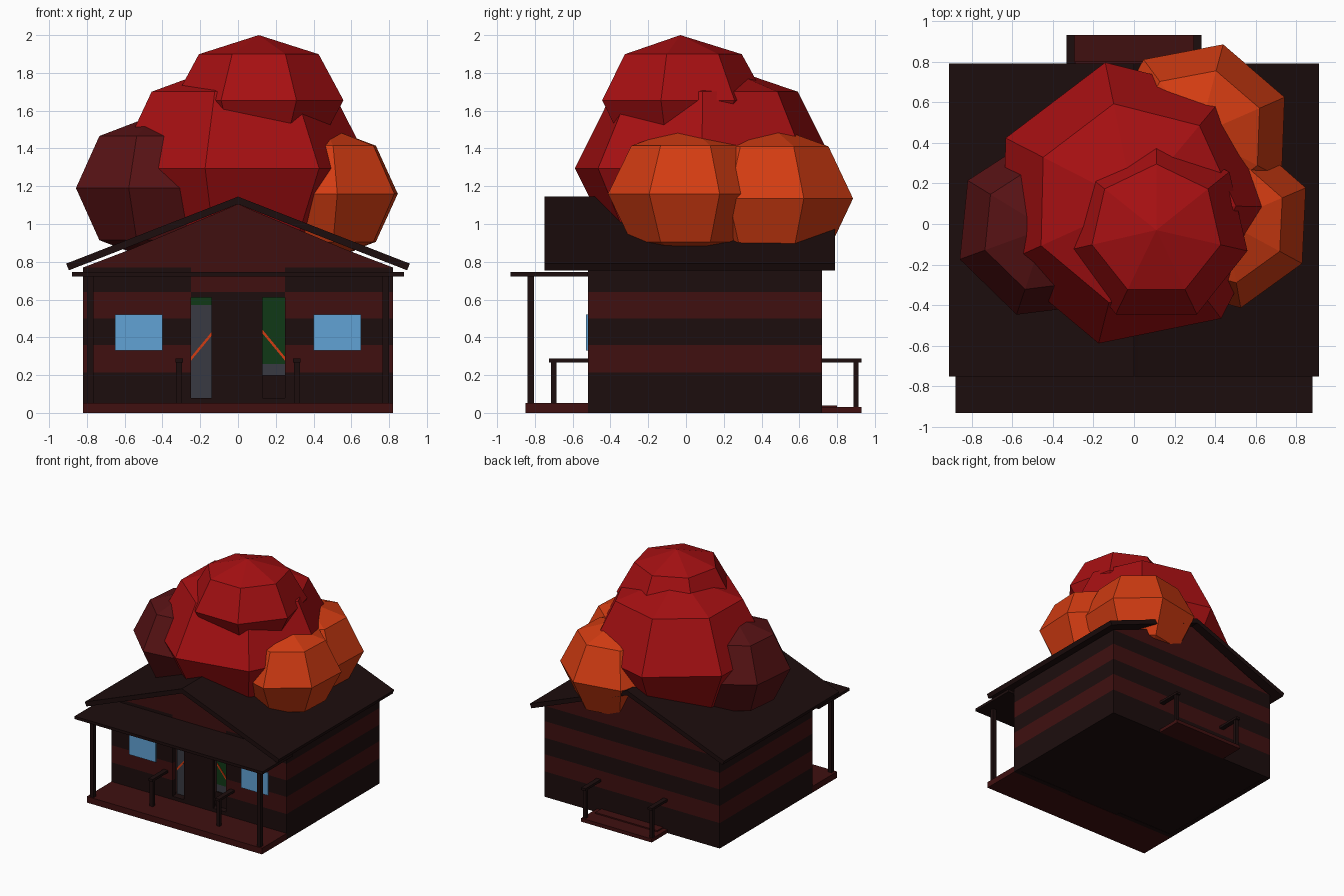
import bpy, bmesh, math

if "Cube" in bpy.data.objects:
    bpy.data.objects.remove(bpy.data.objects["Cube"])


def material(name, rgb):
    m = bpy.data.materials.new(name)
    m.diffuse_color = (*rgb, 1)
    m.use_nodes = True
    m.node_tree.nodes["Principled BSDF"].inputs["Base Color"].default_value = m.diffuse_color
    return m


DARK = material("dark timber", (0.012, 0.004, 0.004))
WOOD = material("red timber", (0.050, 0.005, 0.005))
RED = material("red leaves", (0.38, 0.005, 0.006))
MAROON = material("maroon leaves", (0.095, 0.006, 0.007))
ORANGE = material("orange leaves", (0.65, 0.045, 0.006))
BLUE = material("window blue", (0.12, 0.36, 0.66))
GREY = material("grey interior", (0.04, 0.042, 0.055))
GREEN = material("green interior", (0.005, 0.04, 0.008))


def finish(name, bm, mat):
    bmesh.ops.recalc_face_normals(bm, faces=bm.faces)
    me = bpy.data.meshes.new(name)
    bm.to_mesh(me)
    bm.free()
    me.materials.append(mat)
    ob = bpy.data.objects.new(name, me)
    bpy.context.collection.objects.link(ob)
    return ob


def box(name, x, y, z, mat):
    bm = bmesh.new()
    bmesh.ops.create_cube(bm, size=1)
    for v in bm.verts:
        v.co = [r[0] + (c + 0.5) * (r[1] - r[0]) for c, r in zip(v.co, (x, y, z))]
    return finish(name, bm, mat)


def extrude_y(name, profile, y0, y1, mat):
    """Extrude an (x, z) outline from y0 to y1."""
    bm = bmesh.new()
    face = bm.faces.new([bm.verts.new((x, y0, z)) for x, z in profile])
    new = bmesh.ops.extrude_face_region(bm, geom=[face])["geom"]
    moved = [g for g in new if isinstance(g, bmesh.types.BMVert)]
    bmesh.ops.translate(bm, verts=moved, vec=(0, y1 - y0, 0))
    return finish(name, bm, mat)


def foliage(name, centre, radius, height, phase, mat):
    """Seven-sided, four-ring flattened ball."""
    bm = bmesh.new()
    bmesh.ops.create_uvsphere(bm, u_segments=7, v_segments=4, radius=1)
    # turn so that one column of corners sits at the phase angle
    eq = next(v for v in bm.verts if abs(v.co.z) < 0.01)
    turn = math.radians(phase) - math.atan2(eq.co.y, eq.co.x)
    c, s = math.cos(turn), math.sin(turn)
    for v in bm.verts:
        x, y, z = v.co
        v.co = (centre[0] + radius * (c * x - s * y),
                centre[1] + radius * (s * x + c * y),
                centre[2] + height * z)
    return finish(name, bm, mat)


def span(a, b, s):
    return tuple(sorted((a * s, b * s)))


# Striped walls around a hollow room, with a doorway in the front
W, F, B, T, DOOR = 0.82, -0.52, 0.72, 0.04, 0.25
levels = [0.0, 0.215, 0.36, 0.50, 0.64, 0.77]
for i, z in enumerate(zip(levels, levels[1:])):
    mat = WOOD if i % 2 else DARK
    box("back_wall", (-W, W), (B - T, B), z, mat)
    for s in (-1, 1):
        box("side_wall", span(W - T, W, s), (F, B), z, mat)
        box("front_wall", span(DOOR, W, s), (F, F + T), z, mat)
box("door_header", (-DOOR, DOOR), (F, F + T), (0.61, 0.64), DARK)
box("door_lintel_panel", (-DOOR, DOOR), (F, F + T), (0.64, 0.77), WOOD)
box("floor", (-W + T, W - T), (F, B - T), (0.002, 0.08), DARK)
box("ceiling", (-W + T, W - T), (F + T, B - T), (0.75, 0.77), DARK)
box("door", (-0.14, 0.13), (F, F + 0.03), (0.05, 0.62), DARK)

# Gables and pitched roof
for y in (F, B - T):
    extrude_y("gable", [(-W, 0.77), (W, 0.77), (0.78, 0.785), (0.57, 0.865),
                        (0, 1.105), (-0.57, 0.865), (-0.78, 0.785)], y, y + T, WOOD)
extrude_y("roof", [(-0.91, 0.79), (-0.895, 0.755), (0, 1.105), (0.895, 0.755),
                   (0.91, 0.79), (0.02, 1.137), (0, 1.145), (-0.02, 1.137)],
          -0.75, 0.79, DARK)

# Porch deck, canopy and corner posts
box("porch_deck", (-W, W), (-0.85, F), (0, 0.052), WOOD)
box("porch_roof", (-0.88, 0.88), (-0.93, F), (0.722, 0.745), DARK)
box("back_step", (-0.33, 0.33), (B, 0.93), (0, 0.03), WOOD)
box("back_step_ledge", (-0.29, 0.29), (B, 0.80), (0.03, 0.04), WOOD)
for s in (-1, 1):
    box("porch_post", span(0.765, 0.80, s), (-0.84, -0.805), (0.05, 0.725), DARK)
    # Front and back hand rails
    for y_post, y_rail, z in ((-0.70, (-0.725, F), 0.05), (0.90, (B, 0.93), 0.03)):
        box("rail_post", span(0.297, 0.327, s), (y_post - 0.014, y_post + 0.014),
            (z, 0.27), DARK)
        box("hand_rail", span(0.292, 0.332, s), y_rail, (0.268, 0.288), DARK)
    box("window", span(0.40, 0.65, s), (F - 0.009, F + 0.001), (0.33, 0.52), BLUE)
    # Slanted orange bars inside the doorway
    extrude_y("slanted_bar", [(s * 0.25, 0.275), (s * 0.25, 0.295),
                              (s * 0.13, 0.44), (s * 0.13, 0.42)],
              F + 0.055, F + 0.06, ORANGE)

# Panels seen through the doorway
box("left_panel", (-DOOR, -0.13), (F + 0.06, F + 0.08), (0.08, 0.57), GREY)
box("left_panel_top", (-DOOR, -0.13), (F + 0.06, F + 0.08), (0.57, 0.64), GREEN)
box("right_panel", (0.12, DOOR), (F + 0.06, F + 0.08), (0.26, 0.64), GREEN)
box("right_panel_base", (0.12, DOOR), (F + 0.06, F + 0.08), (0.20, 0.26), GREY)
box("right_chest", (0.12, DOOR), (F + 0.05, F + 0.09), (0.08, 0.20), DARK)

# Tree crown bursting through the roof
foliage("crown_top", (0.11, -0.03, 1.655), 0.46, 0.345, 90, RED)
foliage("crown_middle", (0.0, 0.10, 1.295), 0.71, 0.573, 101.5, RED)
foliage("crown_left", (-0.435, -0.02, 1.19), 0.45, 0.39, 200, MAROON)
foliage("crown_right", (0.45, 0.01, 1.16), 0.43, 0.36, 23, ORANGE)
foliage("crown_back", (0.32, 0.44, 1.135), 0.46, 0.39, 75, ORANGE)
